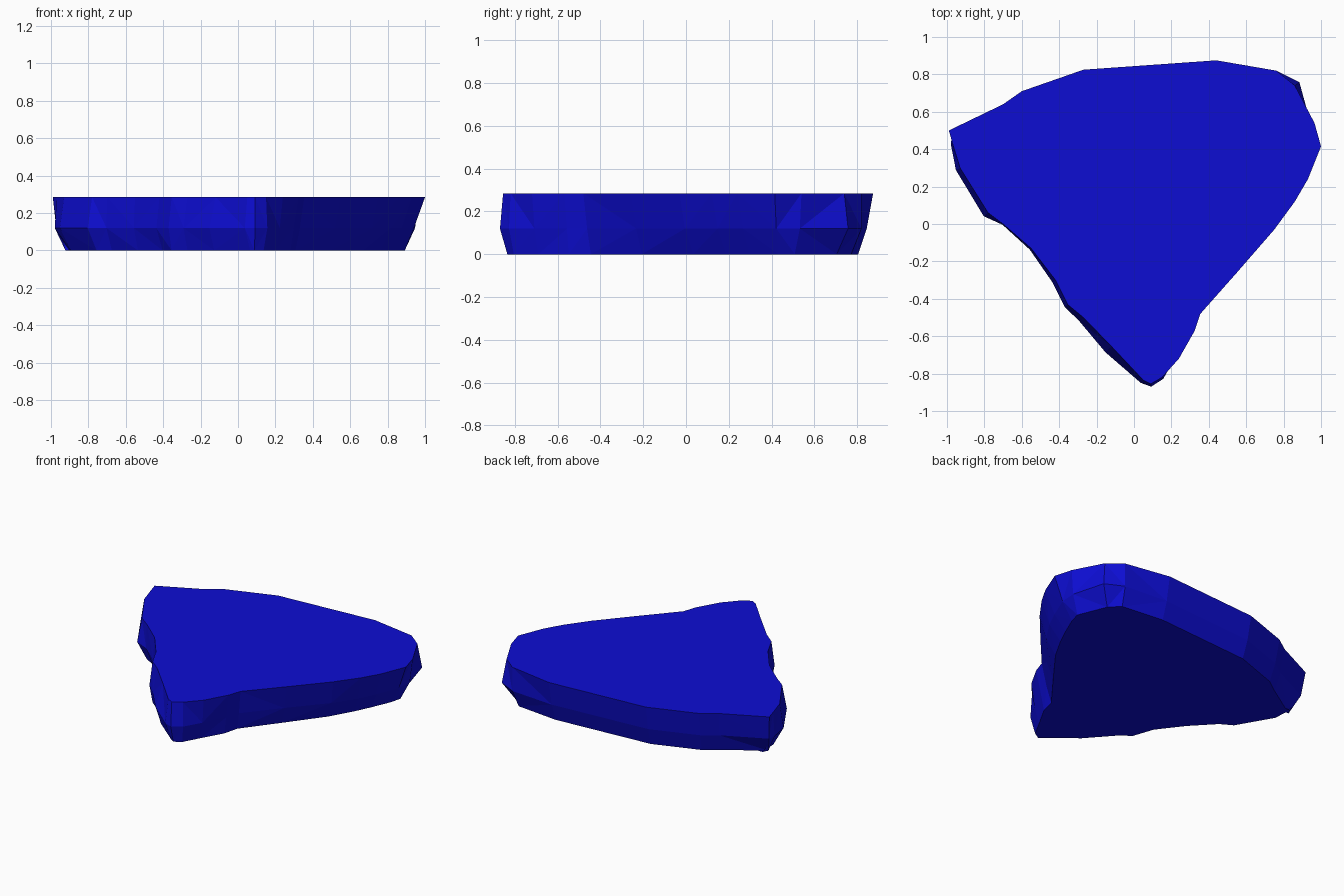
import bpy
import bmesh
from mathutils import Vector

cube = bpy.data.objects.get("Cube")
if cube:
    bpy.data.objects.remove(cube, do_unlink=True)

HEIGHT = 0.285
MIDDLE = 0.12

# Slab outline: x, y of the top rim, then outward shift of the waist and the base
OUTLINE = [
    (-.97, .43, .01, -.07), (-.99, .5, -.03, -.11), (-.7, .64, -.03, -.07),
    (-.6, .71, -.03, -.07), (-.27, .825, -.03, -.07), (.44, .875, -.03, -.07),
    (.76, .82, 0, -.05), (.86, .74, .03, -.06), (.965, .54, -.02, -.08),
    (1, .415, -.06, -.13), (.93, .24, -.06, -.13), (.86, .12, -.05, -.12),
    (.75, -.03, -.04, -.1), (.55, -.26, -.04, -.08), (.355, -.48, -.03, -.06),
    (.325, -.57, -.03, -.05), (.24, -.72, -.02, -.05), (.15, -.82, .01, -.02),
    (.09, -.855, .015, -.02), (.05, -.835, .02, -.02), (-.12, -.655, .045, .01),
    (-.27, -.5, .03, 0), (-.355, -.43, .02, 0), (-.42, -.3, .02, -.02),
    (-.55, -.13, .01, -.02), (-.7, 0, .005, -.04), (-.78, .06, .03, -.03),
    (-.93, .3, .025, -.04),
]


def flat_material(name, colour):
    mat = bpy.data.materials.new(name)
    mat.use_nodes = True
    mat.diffuse_color = colour
    mat.node_tree.nodes["Principled BSDF"].inputs["Base Color"].default_value = colour
    return mat


def outward(i):
    """Outward direction of the clockwise rim at corner i."""
    before = Vector(OUTLINE[i - 1][:2])
    after = Vector(OUTLINE[(i + 1) % len(OUTLINE)][:2])
    run = (after - before).normalized()
    return Vector((-run.y, run.x))


def ring(bm, z, shift_column=None):
    verts = []
    for i, row in enumerate(OUTLINE):
        point = Vector(row[:2])
        if shift_column:
            point += outward(i) * row[shift_column]
        verts.append(bm.verts.new((point.x, point.y, z)))
    return verts


# Stack three rings into a faceted stone slab
bm = bmesh.new()
rings = [ring(bm, HEIGHT), ring(bm, MIDDLE, 2), ring(bm, 0, 3)]
bm.faces.new(rings[0])
bm.faces.new(reversed(rings[-1]))
walls = []
for upper, lower in zip(rings, rings[1:]):
    for i in range(len(upper)):
        j = (i + 1) % len(upper)
        walls.append(bm.faces.new((upper[i], lower[i], lower[j], upper[j])))
bmesh.ops.triangulate(bm, faces=walls)
bmesh.ops.recalc_face_normals(bm, faces=bm.faces)

mesh = bpy.data.meshes.new("stone_slab")
bm.to_mesh(mesh)
bm.free()
mesh.materials.append(flat_material("deep blue", (0.004, 0.004, 0.65, 1)))
slab = bpy.data.objects.new("stone_slab", mesh)
bpy.context.collection.objects.link(slab)
